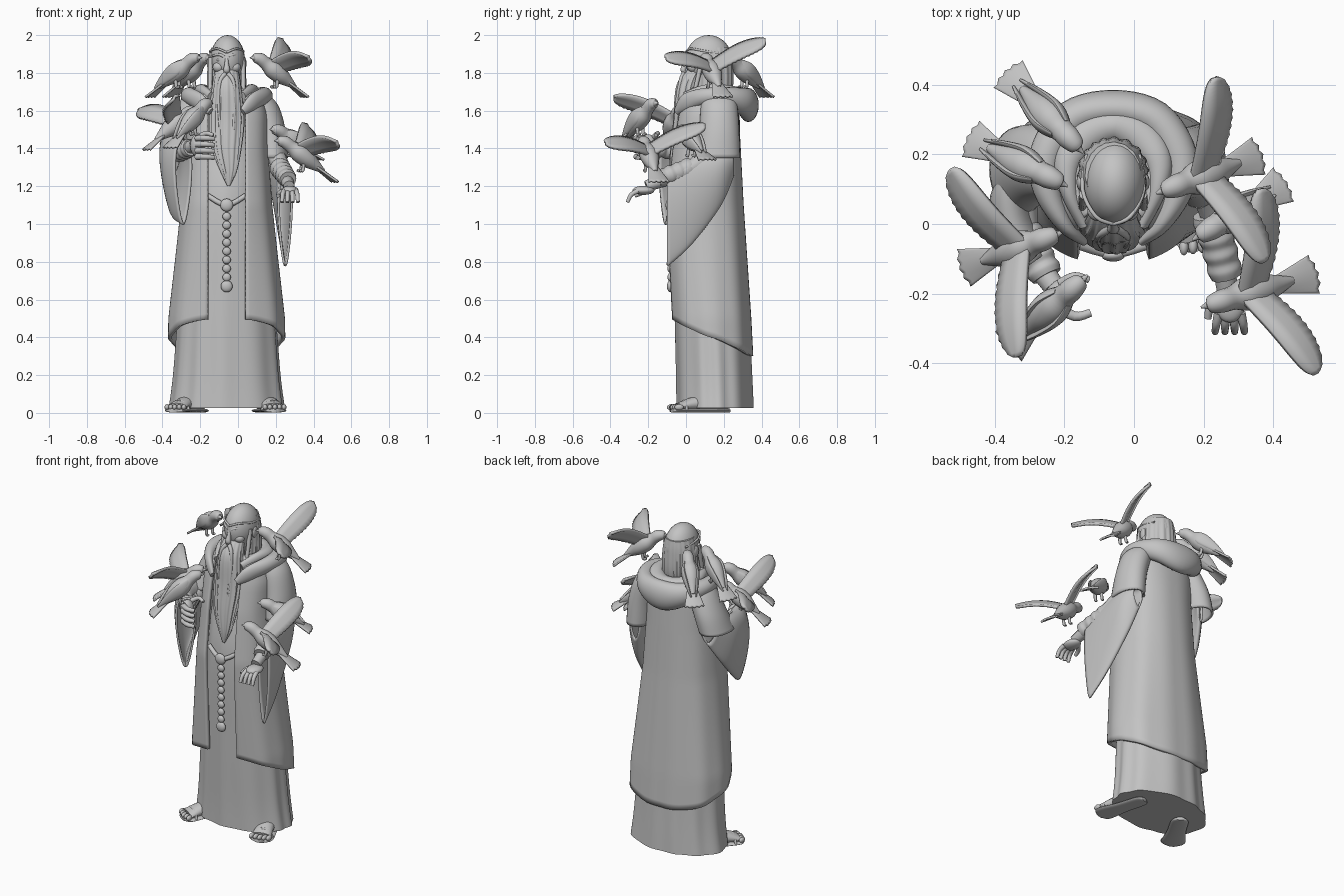
import bpy, bmesh, math
from mathutils import Vector as V

cube = bpy.data.objects.get("Cube")
if cube:
    bpy.data.objects.remove(cube)

grey = bpy.data.materials.new("stone_grey")
grey.use_nodes = True
colour = (0.55, 0.55, 0.55, 1)
grey.diffuse_color = colour
grey.node_tree.nodes["Principled BSDF"].inputs["Base Color"].default_value = colour
MID = -0.06          # middle of the figure
made = []


def finish(name, bm, thick=0):
    bmesh.ops.recalc_face_normals(bm, faces=bm.faces)
    me = bpy.data.meshes.new(name)
    bm.to_mesh(me)
    bm.free()
    ob = bpy.data.objects.new(name, me)
    bpy.context.collection.objects.link(ob)
    me.materials.append(grey)
    if thick:
        mod = ob.modifiers.new("thickness", "SOLIDIFY")
        mod.thickness, mod.offset = thick, 0
    made.append(ob)
    return ob


def grid(name, rows, thick, loop=False, caps=False):
    bm = bmesh.new()
    vs = [[bm.verts.new(p) for p in r] for r in rows]
    n = len(rows[0])
    for r, q in zip(vs, vs[1:]):
        for j in range(n if loop else n - 1):
            k = (j + 1) % n
            bm.faces.new((r[j], r[k], q[k], q[j]))
    if caps:
        bm.faces.new(vs[0])
        bm.faces.new(vs[-1])
    return finish(name, bm, thick)


def spline(pts, steps):
    out = []
    for i in range(len(pts) - 1):
        a, b, c, d = (pts[max(i - 1, 0)], pts[i], pts[i + 1], pts[min(i + 2, len(pts) - 1)])
        for s in range(steps):
            t = s / steps
            out.append([q + .5 * t * (r - p + t * (2*p - 5*q + 4*r - e + t * (3*(q - r) + e - p)))
                        for p, q, r, e in zip(a, b, c, d)])
    return out + [list(pts[-1])]


def sweep(name, pts, side=(1, 0, 0), normal=None, seg=16, ridges=0, drop=0, steps=5, thick=0):
    """Points are x, y, z, half width along side, half depth, optional ridge height."""
    path, rows = spline(pts, steps), []
    for i, p in enumerate(path):
        t = V(normal) if normal else V(path[min(i + 1, len(path) - 1)][:3]) - V(path[max(i - 1, 0)][:3])
        t.normalize()
        s = V(side) - t * V(side).dot(t)
        s.normalize()
        u, ring = t.cross(s), []
        for j in range(seg):
            a = math.tau * j / seg
            w = 1 + (p[5] if len(p) > 5 else 0) * math.sin(ridges * a + math.sin(3 * a))
            narrow = (1 + drop * math.sin(a)) / (1 + drop)
            ring.append(V(p[:3]) + s * (p[3] * w * narrow * math.cos(a)) + u * (p[4] * w * math.sin(a)))
        rows.append(ring)
    return grid(name, rows, thick, True, not thick)


def rod(name, pts, r, r2=None):
    n = len(pts) - 1
    radii = [r + ((r2 or r) - r) * i / n for i in range(n + 1)]
    d = V(pts[-1]) - V(pts[0])
    side = (0, 0, 1) if abs(d.z) < .7 * d.length else (1, 0, 0)
    return sweep(name, [(*p, q, q) for p, q in zip(pts, radii)], side, seg=10, steps=4)


def ball(name, c, r):
    bm = bmesh.new()
    bmesh.ops.create_uvsphere(bm, u_segments=24, v_segments=16, radius=1)
    for v in bm.verts:
        v.co = V(c) + V(a * b for a, b in zip(v.co, r))
    return finish(name, bm)


# Long under gown with folds
UP = (0, 0, 1)
sweep("gown", [(MID, .155, .025, .305, .203, .018), (MID, .15, .2, .282, .2, .018),
               (MID, .135, .6, .25, .195, .012), (MID, .11, 1.1, .19, .178, .006),
               (MID, .12, 1.4, .17, .14, 0), (MID, .12, 1.7, .08, .09, 0)],
      normal=UP, seg=120, ridges=11, steps=8)

# Open overcoat: height, half width, front, back
PROFILE = [(.3, .298, -.06, .345), (.5, .295, -.07, .335), (.8, .262, -.088, .315), (1.1, .23, -.105, .295),
           (1.4, .208, -.075, .28), (1.58, .205, -.04, .27), (1.66, .18, -.02, .25), (1.72, .1, .03, .21)]


def coat_size(z):
    for a, b in zip(PROFILE, PROFILE[1:]):
        if z <= b[0] + 1e-6:
            f = (z - a[0]) / (b[0] - a[0])
            return [p + (q - p) * f for p, q in zip(a, b)][1:]


def coat_point(u, v):
    rough = math.pi * (.1 + .9 * u)
    hem = .5 - .2 * (1 - math.cos(rough)) / 2
    z = hem + (1.72 - hem) * v
    rx, front, back = coat_size(z)
    start = math.asin((min(.1, .6 * rx) / rx) ** 1.2)
    a = start + (math.pi - start) * u
    ry = (back - front) / 2
    fold = 1 + .014 * (1 - v) * math.sin(9 * a) * min(1, u * 5)
    s, c = math.sin(a), math.cos(a)
    return V((rx * fold * abs(s) ** .84, (front + back) / 2 - ry * fold * math.copysign(abs(c) ** .84, c), z))


rows = []
for i in range(41):
    half = [coat_point(j / 40, i / 40) for j in range(41)]
    rows.append([V((MID + p.x, p.y, p.z)) for p in half] + [V((MID - p.x, p.y, p.z)) for p in half[-2::-1]])
grid("overcoat", rows, .02)

# Draped hood around the neck
for name, parts in (("hood_outer_fold", [(.085, -.05, 1.595, .02, .012), (.14, .0, 1.645, .045, .025),
                                         (.19, .1, 1.675, .045, .04), (.19, .2, 1.675, .05, .05),
                                         (.12, .3, 1.65, .072, .055)]),
                    ("hood_inner_fold", [(.085, .0, 1.67, .03, .018), (.125, .09, 1.705, .03, .025),
                                         (.13, .18, 1.705, .035, .04), (.08, .25, 1.69, .04, .05)])):
    back = (MID, parts[-1][1] + .03, parts[-1][2] - .02, parts[-1][3] + .018, parts[-1][4])
    sweep(name, [(MID + p[0], *p[1:]) for p in parts] + [back] +
          [(MID - p[0], *p[1:]) for p in parts[::-1]], side=UP, seg=24)

# Head, hair and beard
ball("head", (MID + .005, .12, 1.868), (.092, .124, .132))
sweep("long_hair", [(MID, .145, 1.935, .08, .09, .01), (MID, .145, 1.86, .097, .1, .03),
                    (MID, .145, 1.72, .1, .1, .04), (MID, .11, 1.58, .09, .09, .04)],
      normal=UP, seg=72, ridges=18)
sweep("beard", [(MID, .06, 1.82, .06, .05, .02), (MID, .02, 1.73, .075, .07, .035),
                (MID, -.01, 1.55, .09, .055, .05), (MID, -.04, 1.4, .075, .042, .06),
                (MID + .01, -.06, 1.28, .042, .026, .06), (MID + .01, -.07, 1.2, .007, .007, 0)],
      normal=UP, seg=72, ridges=16)
sweep("nose", [(MID, .01, 1.885, .01, .01), (MID, -.004, 1.85, .011, .012),
               (MID, -.014, 1.815, .018, .015), (MID, -.0, 1.8, .01, .008)], seg=12)
for s, label in ((1, "left"), (-1, "right")):
    rod(label + "_brow", [(MID + s*.012, .006, 1.885), (MID + s*.04, .016, 1.897), (MID + s*.074, .055, 1.89)], .009, .006)
    rod(label + "_hairband", [(MID, .0, 1.908), (MID + s*.05, .022, 1.928), (MID + s*.088, .1, 1.915),
                              (MID + s*.075, .2, 1.9)], .006)
    ball(label + "_eye", (MID + s*.036, .022, 1.868), (.018, .01, .008))
    ball(label + "_cheek", (MID + s*.042, .038, 1.83), (.032, .03, .028))
    ball(label + "_ear", (MID + s*.093, .12, 1.85), (.012, .024, .034))
    rod(label + "_moustache", [(MID + s*.008, -.012, 1.795), (MID + s*.035, -.03, 1.755),
                               (MID + s*.042, -.045, 1.65), (MID + s*.035, -.065, 1.5)], .013, .006)
    rod(label + "_side_lock", [(MID + s*.084, .085, 1.88), (MID + s*.088, .06, 1.76), (MID + s*.085, .02, 1.6)], .014, .01)

# Belt with hanging bead chain
rod("belt", [(MID - .1, -.06, 1.15), (MID, -.085, 1.1), (MID + .1, -.06, 1.15)], .014)
ball("buckle", (MID, -.09, 1.1), (.034, .018, .034))
for i in range(8):
    ball("chain_bead_%d" % i, (MID, -.084, 1.04 - .046 * i), (.022, .014, .022))
ball("chain_pendant", (MID, -.084, .67), (.031, .017, .031))

# Shoulder capes and hanging sleeves
sweep("left_shoulder_cape", [(.08, .17, 1.7, .05, .07), (.13, .175, 1.63, .075, .09), (.17, .175, 1.5, .075, .1),
                             (.185, .165, 1.35, .075, .115)], normal=UP, seg=32, thick=.012)
sweep("right_shoulder_cape", [(-.2, .17, 1.7, .05, .07), (-.24, .175, 1.64, .07, .09), (-.29, .175, 1.53, .08, .105),
                              (-.325, .155, 1.42, .085, .12)], normal=UP, seg=32, thick=.012)
sweep("left_sleeve", [(.18, .25, 1.32, .04, .06), (.21, .18, 1.24, .06, .14), (.235, .03, 1.12, .055, .22),
                      (.25, -.1, 1.035, .045, .255)], normal=(0, -1, 0), seg=40, drop=.4, thick=.012)
sweep("right_sleeve", [(-.31, .22, 1.42, .06, .07), (-.355, .12, 1.34, .085, .15), (-.345, -.01, 1.26, .085, .21),
                       (-.29, -.11, 1.23, .07, .23)], normal=(.6, -.8, 0), seg=40, drop=.4, thick=.012)

# Arms, gathered cuffs and hands
rod("left_forearm", [(.19, .15, 1.38), (.24, 0, 1.28), (.27, -.21, 1.2)], .055, .03)
rod("right_forearm", [(-.33, .12, 1.4), (-.31, -.05, 1.38), (-.23, -.18, 1.42)], .055, .032)
for label, a, b in (("left", V((.22, .03, 1.3)), V((.265, -.15, 1.235))),
                    ("right", V((-.32, -.02, 1.38)), V((-.25, -.15, 1.405)))):
    sweep(label + "_cuff", [(*a.lerp(b, i / 8), *[.052 - .001 * i + .005 * (i % 2)] * 2) for i in range(9)], side=UP)
ball("left_palm", (.275, -.225, 1.178), (.045, .058, .024))
rod("left_thumb", [(.25, -.2, 1.18), (.22, -.235, 1.165), (.212, -.27, 1.15)], .015, .011)
ball("right_palm", (-.215, -.2, 1.415), (.038, .045, .06))
rod("right_thumb", [(-.21, -.17, 1.46), (-.17, -.15, 1.48), (-.13, -.16, 1.47)], .015, .01)
for i in range(4):
    k = i - 1.5
    rod("left_finger_%d" % i, [(.275 + k*.021, -.255, 1.175), (.275 + k*.026, -.29, 1.155),
                               (.275 + k*.028, -.31, 1.115)], .014, .01)
    z = 1.455 - .033 * i
    rod("right_finger_%d" % i, [(-.22, -.235, z), (-.17, -.265, z), (-.125, -.255, z - .005)], .017, .012)

# Sandalled feet
for label, heel, toe in (("left", V((.12, .2, .012)), V((.19, -.04, .012))),
                         ("right", V((-.2, .17, .012)), V((-.325, -.04, .012)))):
    d = (toe - heel).normalized()
    across = V((-d.y, d.x, 0))
    sweep(label + "_sole", [(*(heel + (toe - heel) * f), w, .011) for f, w in
                            ((-.12, .025), (0, .05), (.5, .055), (1, .07), (1.14, .035))], side=across)
    sweep(label + "_foot", [(*(heel + (toe - heel) * f + V((0, 0, h))), w, h) for f, w, h in
                            ((-.1, .02, .03), (.2, .04, .045), (.7, .05, .035), (1, .06, .02))], side=across)
    rod(label + "_strap", [toe - d * .03 + across * (.058 * math.cos(a)) + V((0, 0, .05 * math.sin(a)))
                           for a in (0, .8, 1.57, 2.34, 3.14)], .008)
    for i in range(5):
        ball("%s_toe_%d" % (label, i), toe + across * (.026 * (i - 2)) + d * (.02 - .004 * abs(i - 2)) + V((0, 0, .018)),
             (.013, .024, .016))


# Birds: perched with folded wings, or with wings spread to the given tips
def bird(name, head, tail, tips=()):
    h, t = V(head), V(tail)
    ax, length = (t - h).normalized(), (t - h).length
    side = ax.cross(V(UP)).normalized()
    up = side.cross(ax)
    level = V((ax.x, ax.y, 0)).normalized()

    def at(f, s=0, u=0):
        return h + ax * (length * f) + side * s + up * u
    shape = [(h - level * .05, .003), (h - level * .032, .011), (h - level * .024, .024), (h + ax * .012, .033),
             (at(.15), .035), (at(.28), .049), (at(.44), .046), (at(.6), .028), (at(.74), .011)]
    sweep(name + "_body", [(*c, r, r) for c, r in shape], side=side, steps=4)
    # Fanned tail with a softly lobed end
    fan = []
    for i in range(13):
        f = i / 12
        fan.append([at(.56 + f * (.42 - .03 * (j / 8) ** 2 + .012 * math.cos(j * math.pi / 2)),
                       (.02 + .036 * f) * j / 8, -.008 * (j / 8) ** 2) for j in range(-8, 9)])
    grid(name + "_tail", fan, .012)
    for k, tip in enumerate(tips):
        root, rows = at(.27, 0, .015), []
        d = V(tip) - root
        chord = (ax - d * (ax.dot(d) / d.length_squared)).normalized()
        for i in range(25):
            s = i / 24
            c = root + d * s + up * (.025 * math.sin(math.pi * s))
            w = (.8 + .2 * math.sin(math.pi * s)) * math.sqrt(1.1 - s ** 8)
            rows.append([c - chord * (.042 * w), c + up * .008, c + chord * (.035 * w),
                         c + chord * (.064 * w * (1 + .08 * (i % 2)))])
        grid("%s_wing_%d" % (name, k), rows, .016)
    for s in (-1, 1):
        if not tips:
            sweep(name + "_folded_wing", [(*at(.14, s*.026, .01), .006, .015), (*at(.32, s*.04, .008), .012, .036),
                                          (*at(.55, s*.031, .01), .01, .028), (*at(.8, s*.014, .008), .004, .006)], side=side)
        foot = at(.34, s * .02) - V((0, 0, .08))
        rod(name + "_leg", [at(.36, s * .018), foot, foot - level * .02], .01, .007)


bird("back_shoulder_bird", (-.18, .24, 1.88), (-.37, .44, 1.67))
bird("right_shoulder_bird", (-.235, .13, 1.88), (-.48, .25, 1.67))
bird("right_arm_bird", (-.25, -.04, 1.6), (-.5, -.13, 1.39), [(-.52, .16, 1.6), (-.33, -.38, 1.67)])
bird("right_hand_bird", (-.17, -.18, 1.64), (-.37, -.36, 1.4))
bird("left_shoulder_bird", (.11, .105, 1.88), (.37, .2, 1.67), [(.23, .42, 1.97), (.37, -.11, 1.88)])
bird("left_hand_bird", (.24, -.225, 1.44), (.53, -.14, 1.22), [(.36, .1, 1.52), (.52, -.43, 1.43)])
bird("left_arm_bird", (.21, -.02, 1.5), (.44, .12, 1.34))

# Smooth shading with sharp creases
for ob in bpy.context.selected_objects:
    ob.select_set(False)
for ob in made:
    ob.select_set(True)
bpy.context.view_layer.objects.active = made[0]
bpy.ops.object.shade_smooth_by_angle(angle=math.radians(45))
